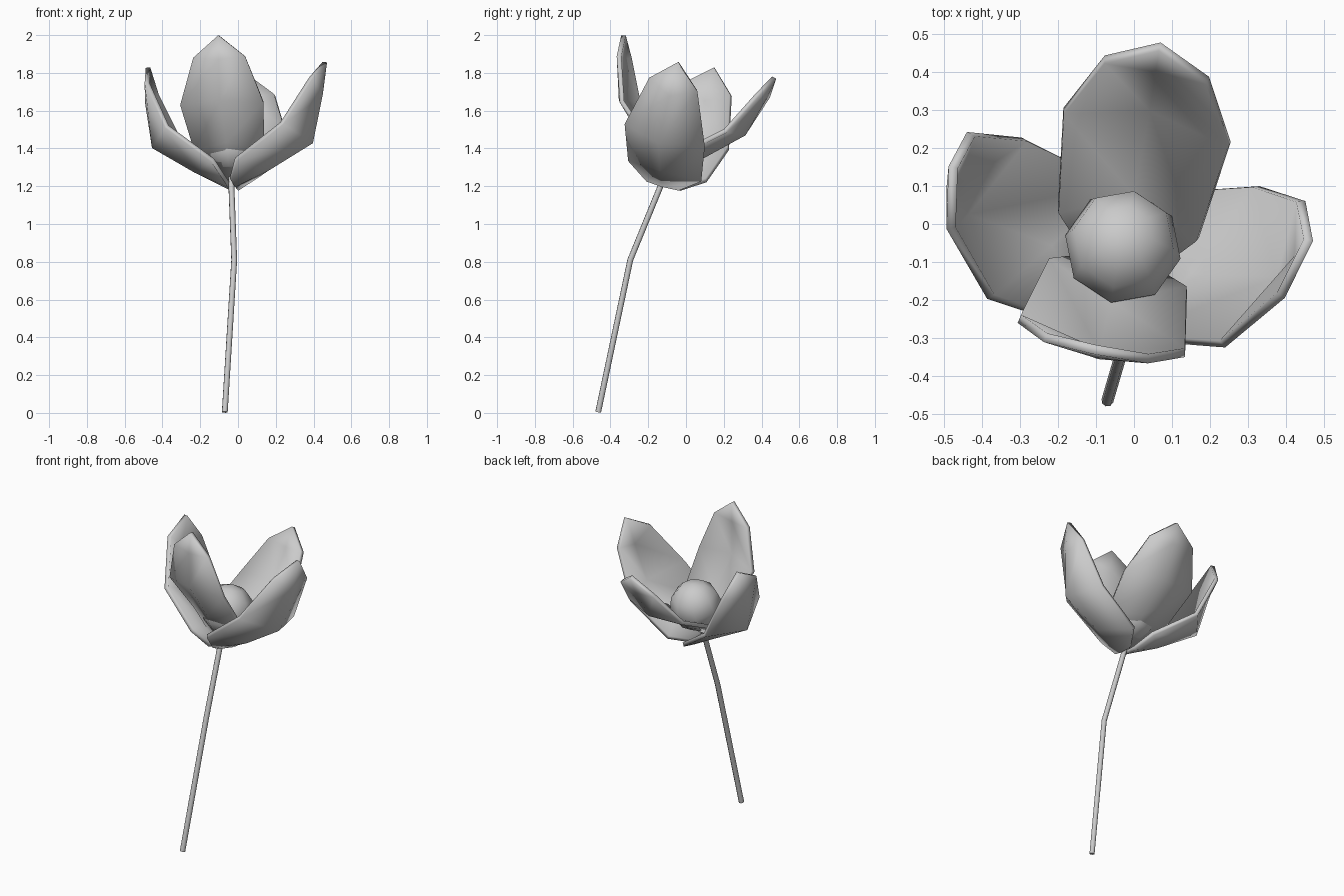
import bpy, bmesh
from mathutils import Matrix, Vector
from math import radians

if "Cube" in bpy.data.objects:
    bpy.data.objects.remove(bpy.data.objects["Cube"])

# Tilted flower frame: axis A, petal directions X and Y
A = Vector((0.025, 0.264, 0.964)).normalized()
X = Vector((0.98, -0.2, 0.03))
X = (X - A * X.dot(A)).normalized()
Y = A.cross(X)
base = Vector((-0.035, -0.12, 1.2))
frame = Matrix.Translation(base) @ Matrix((X, Y, A)).transposed().to_4x4()

# Petal rows: half width, edge (out, up), centre (out, up)
side_rows = [(0.09, (0.02, 0.00), (0.02, -0.005)),
             (0.205, (0.07, 0.08), (0.20, 0.08)),
             (0.225, (0.32, 0.27), (0.435, 0.223)),
             (0.135, (0.455, 0.545), (0.48, 0.48))]
inner_rows = [(0.08, (0.0, 0.03), (0.01, 0.03)),
              (0.19, (0.08, 0.18), (0.165, 0.195)),
              (0.225, (0.30, 0.37), (0.355, 0.376)),
              (0.14, (0.40, 0.60), (0.41, 0.585))]


def smooth(ob, angle):
    bpy.ops.object.select_all(action='DESELECT')
    ob.select_set(True)
    bpy.context.view_layer.objects.active = ob
    bpy.ops.object.shade_smooth_by_angle(angle=radians(angle))


def petal(name, rows, tip, turn):
    bm = bmesh.new()
    grid = []
    for hw, e, c in rows:
        grid.append([bm.verts.new((e[0], -hw, e[1])),
                     bm.verts.new((c[0], 0, c[1])),
                     bm.verts.new((e[0], hw, e[1]))])
    top = bm.verts.new((tip[0], 0, tip[1]))
    for lo, hi in zip(grid, grid[1:]):
        for i in range(2):
            bm.faces.new((lo[i], lo[i + 1], hi[i + 1], hi[i]))
    for i in range(2):
        bm.faces.new((grid[-1][i], grid[-1][i + 1], top))
    bm.transform(frame @ Matrix.Rotation(radians(turn), 4, 'Z'))
    me = bpy.data.meshes.new(name)
    bm.to_mesh(me)
    bm.free()
    ob = bpy.data.objects.new(name, me)
    bpy.context.collection.objects.link(ob)
    mod = ob.modifiers.new("thickness", 'SOLIDIFY')
    mod.thickness = 0.025
    mod.offset = -1
    smooth(ob, 45)


# Four petals: outer pair at the sides, inner pair front and back
petal("petal_right", side_rows, (0.50, 0.665), 0)
petal("petal_left", side_rows, (0.48, 0.665), 180)
petal("petal_back", inner_rows, (0.435, 0.71), 90)
petal("petal_front", inner_rows, (0.435, 0.71), 270)

# Round flower centre
bpy.ops.mesh.primitive_uv_sphere_add(segments=8, ring_count=6, radius=0.155)
ball = bpy.context.object
ball.name = "flower_centre"
ball.matrix_world = frame @ Matrix.Translation((0, 0, 0.225))
smooth(ball, 60)

# Bent stem
cu = bpy.data.curves.new("stem", 'CURVE')
cu.dimensions = '3D'
cu.bevel_depth = 0.016
cu.bevel_resolution = 2
cu.use_fill_caps = True
sp = cu.splines.new('POLY')
path = [(-0.07, -0.465, 0.004), (-0.02, -0.295, 0.81),
        (-0.035, -0.135, 1.2), (-0.035, -0.1, 1.3)]
sp.points.add(len(path) - 1)
for p, co in zip(sp.points, path):
    p.co = (*co, 1)
stem = bpy.data.objects.new("stem", cu)
bpy.context.collection.objects.link(stem)
